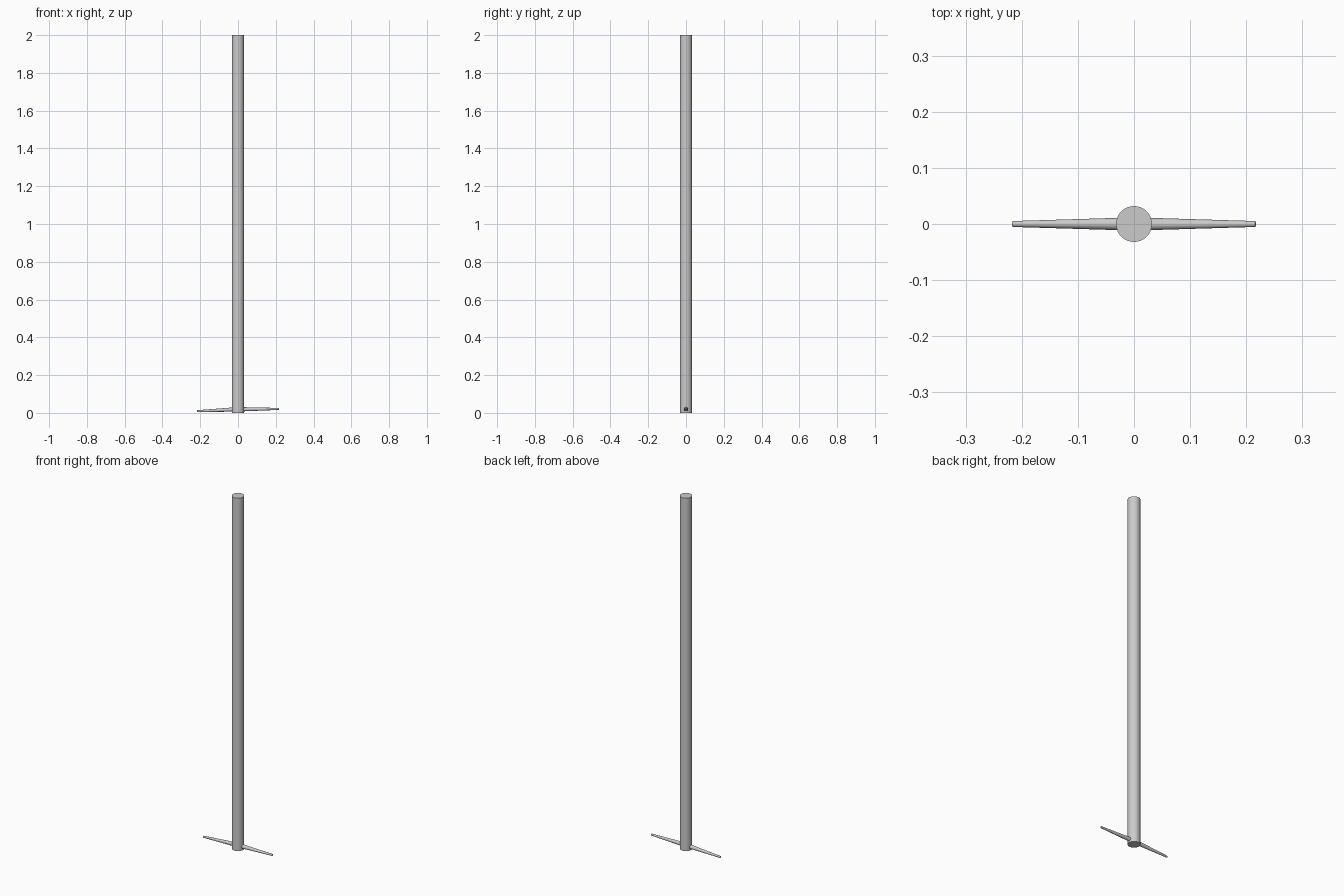
import bpy
from mathutils import Vector

if "Cube" in bpy.data.objects:
    bpy.data.objects.remove(bpy.data.objects["Cube"])


def rod(name, a, b, r1, r2, sides):
    """Tapered round rod from point a to point b."""
    a, b = Vector(a), Vector(b)
    d = b - a
    bpy.ops.mesh.primitive_cone_add(vertices=sides, radius1=r1, radius2=r2,
                                    depth=d.length, location=(a + b) / 2)
    ob = bpy.context.object
    ob.name = name
    ob.rotation_euler = d.to_track_quat('Z', 'Y').to_euler()
    return ob


def smooth(ob):
    bpy.ops.object.select_all(action='DESELECT')
    ob.select_set(True)
    bpy.context.view_layer.objects.active = ob
    bpy.ops.object.shade_smooth_by_angle()


# Long upright pole
pole = rod("pole", (0, 0, 0), (0, 0, 2), 0.032, 0.032, 32)
smooth(pole)

# Two tapered cross spikes near the foot, the left one drooping more
for name, side, tip_z in (("left_spike", -1, 0.009), ("right_spike", 1, 0.021)):
    spike = rod(name, (0, 0, 0.019), (side * 0.217, 0, tip_z), 0.0118, 0.0052, 16)
    # soften the tip edge
    bevel = spike.modifiers.new("tip_bevel", 'BEVEL')
    bevel.width = 0.0015
    bevel.segments = 2
    bevel.angle_limit = 0.9
    smooth(spike)
